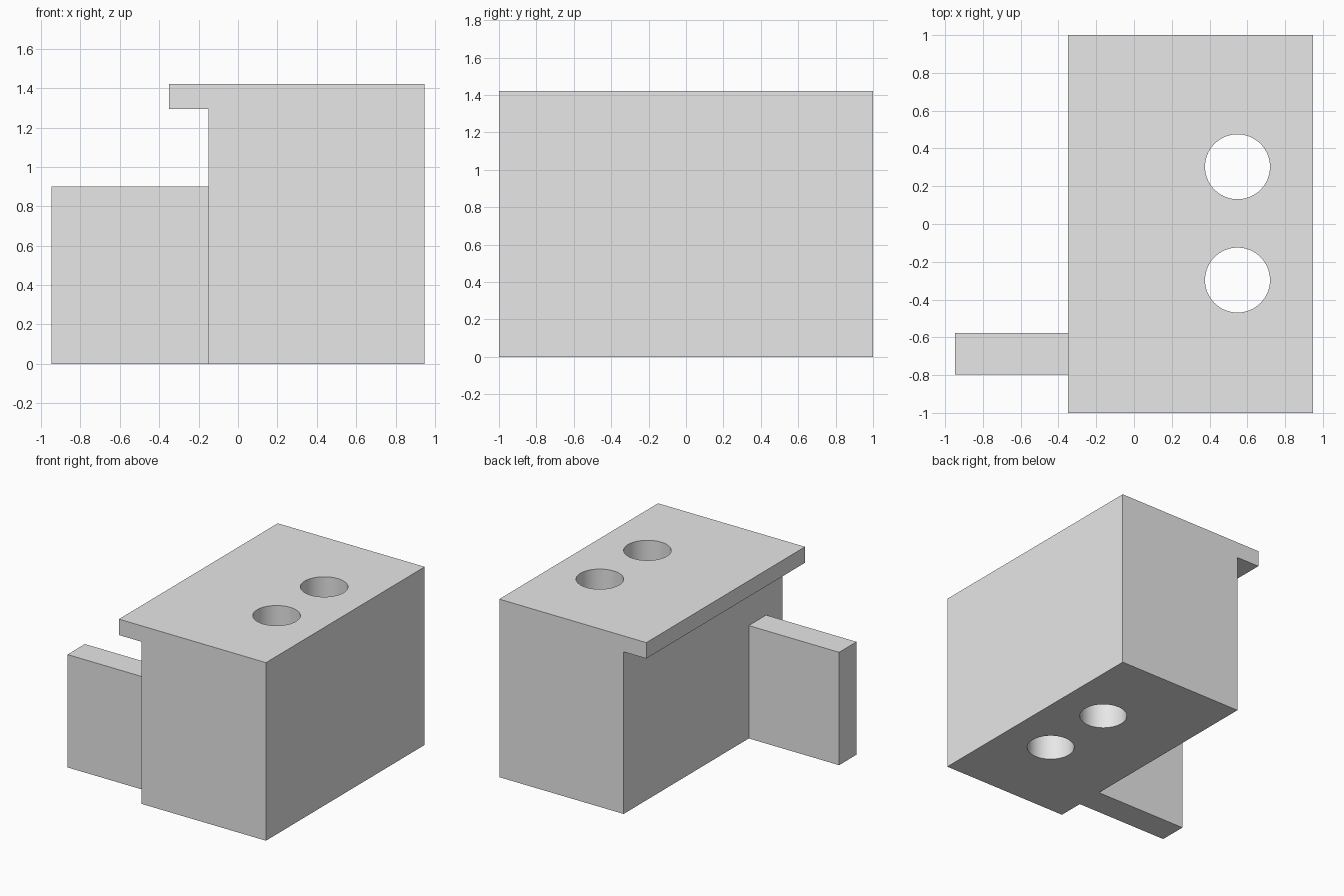
import bpy
import bmesh
import math

cube = bpy.data.objects.get("Cube")
if cube:
    bpy.data.objects.remove(cube, do_unlink=True)

grey = bpy.data.materials.new("plain grey")
grey.use_nodes = True
COLOUR = (0.8, 0.8, 0.8, 1)
grey.diffuse_color = COLOUR
grey.node_tree.nodes["Principled BSDF"].inputs["Base Color"].default_value = COLOUR


def extrude_profile(name, profile, y_front, y_back):
    """Extrude an x-z outline from y_front to y_back."""
    bm = bmesh.new()
    face = bm.faces.new([bm.verts.new((x, y_front, z)) for x, z in profile])
    result = bmesh.ops.extrude_face_region(bm, geom=[face])
    moved = [v for v in result["geom"] if isinstance(v, bmesh.types.BMVert)]
    bmesh.ops.translate(bm, verts=moved, vec=(0, y_back - y_front, 0))
    bmesh.ops.recalc_face_normals(bm, faces=bm.faces)
    mesh = bpy.data.meshes.new(name)
    bm.to_mesh(mesh)
    bm.free()
    mesh.materials.append(grey)
    obj = bpy.data.objects.new(name, mesh)
    bpy.context.collection.objects.link(obj)
    return obj


def combine(target, tool, operation):
    """Apply a boolean to the target and discard the tool."""
    tool.hide_render = True
    mod = target.modifiers.new(tool.name, 'BOOLEAN')
    mod.operation = operation
    mod.solver = 'EXACT'
    mod.object = tool
    bpy.ops.object.select_all(action='DESELECT')
    target.select_set(True)
    bpy.context.view_layer.objects.active = target
    bpy.ops.object.modifier_apply(modifier=mod.name)
    bpy.data.objects.remove(tool, do_unlink=True)


LEFT, STEP, LIP, RIGHT = 0.947, -0.15, -0.35, -0.947
TOP, LIP_BASE, FIN_TOP = 1.42, 1.293, 0.9

# Main block with the overhanging lip along its top edge
block = extrude_profile("block", [
    (STEP, 0), (LEFT, 0), (LEFT, TOP), (LIP, TOP), (LIP, LIP_BASE), (STEP, LIP_BASE),
], -1, 1)

# Side fin, sunk slightly into the block and joined to it
root = STEP + 0.1
fin = extrude_profile("side_fin", [
    (RIGHT, 0), (root, 0), (root, FIN_TOP), (RIGHT, FIN_TOP),
], -0.796, -0.577)
combine(block, fin, 'UNION')

# Two round holes straight through the block
for side in (-1, 1):
    bpy.ops.mesh.primitive_cylinder_add(
        vertices=64, radius=0.172, depth=2 * TOP,
        location=(0.548, 0.003 + side * 0.3, TOP / 2))
    drill = bpy.context.object
    drill.name = "hole_cutter"
    drill.data.materials.append(grey)
    combine(block, drill, 'DIFFERENCE')

block.name = "drilled_block_with_fin"
bpy.ops.object.shade_smooth_by_angle(angle=math.radians(30))
